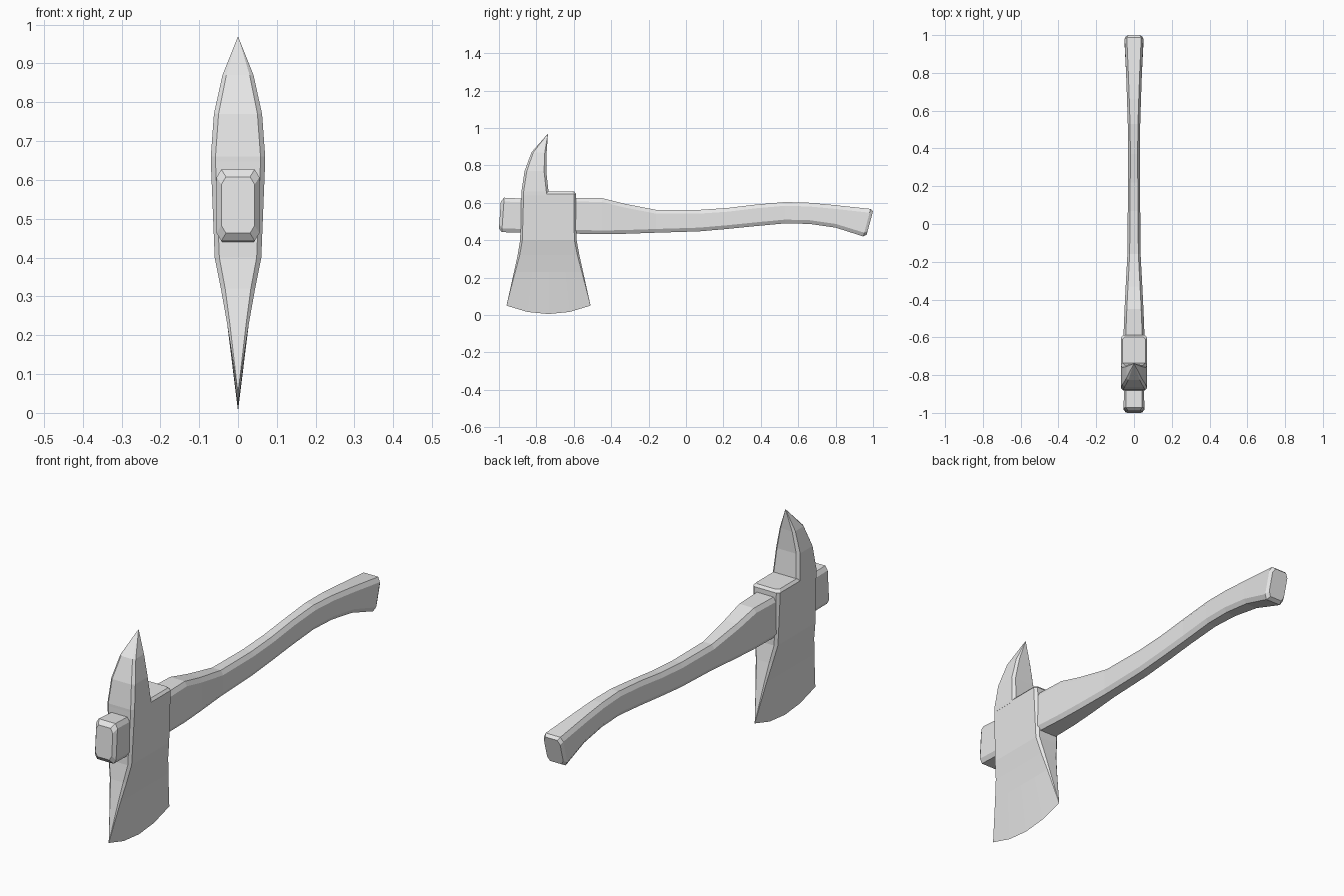
import bpy, bmesh
from mathutils import Vector

cube = bpy.data.objects.get("Cube")
if cube:
    bpy.data.objects.remove(cube, do_unlink=True)

# Single plain grey
grey = bpy.data.materials.new("light_grey")
grey.use_nodes = True
COLOUR = (0.8, 0.8, 0.8, 1)
grey.diffuse_color = COLOUR
grey.node_tree.nodes["Principled BSDF"].inputs["Base Color"].default_value = COLOUR


def loft(name, rings):
    """Skin a list of equal-length closed rings and close both ends."""
    bm = bmesh.new()
    rows = [[bm.verts.new(p) for p in ring] for ring in rings]
    n = len(rows[0])
    for a, b in zip(rows, rows[1:]):
        for i in range(n):
            j = (i + 1) % n
            bm.faces.new((a[i], a[j], b[j], b[i]))
    for row in (rows[0], rows[-1]):
        if (max(v.co.x for v in row) > 0):
            bm.faces.new(row)
    bmesh.ops.remove_doubles(bm, verts=bm.verts, dist=0.0001)
    bmesh.ops.recalc_face_normals(bm, faces=bm.faces)
    mesh = bpy.data.meshes.new(name)
    bm.to_mesh(mesh)
    bm.free()
    mesh.materials.append(grey)
    obj = bpy.data.objects.new(name, mesh)
    bpy.context.collection.objects.link(obj)
    return obj


def head_ring(z, y0, y1, half, sag=0.0):
    """Horizontal chamfered section; sag bows the middle downwards."""
    c = min(0.012, half * 0.25)
    side = [y0 + c + (y1 - y0 - 2 * c) * k / 4 for k in range(5)]
    mid, reach = (y0 + y1) / 2, max((y1 - y0) / 2, 0.001)

    def drop(y):
        return z - sag * (1 - ((y - mid) / reach) ** 2)

    right = [(half - c, y0)] + [(half, y) for y in side] + [(half - c, y1)]
    loop = right + [(-x, y) for x, y in reversed(right)]
    return [Vector((x, y, drop(y))) for x, y in loop]


def grip_ring(y_low, y_high, z0, z1, half, cx=0.012, cz=0.02):
    """Upright chamfered section, tilted from y_low to y_high."""
    right = [(half - cx, z0), (half, z0 + cz), (half, z1 - cz), (half - cx, z1)]
    loop = right + [(-x, z) for x, z in reversed(right)]
    return [Vector((x, y_low + (y_high - y_low) * (z - z0) / (z1 - z0), z))
            for x, z in loop]


# Axe blade and eye block, from cutting edge to top
loft("axe_head", [
    head_ring(0.05, -0.96, -0.51, 0, 0.045),
    head_ring(0.23, -0.92, -0.55, 0.028),
    head_ring(0.32, -0.90, -0.57, 0.044),
    head_ring(0.40, -0.887, -0.585, 0.06),
    head_ring(0.648, -0.88, -0.588, 0.07),
    head_ring(0.66, -0.87, -0.598, 0.06),
])

# Curved pick rising from the block
loft("spike", [
    head_ring(0.64, -0.88, -0.735, 0.07),
    head_ring(0.66, -0.88, -0.735, 0.07),
    head_ring(0.77, -0.863, -0.747, 0.062),
    head_ring(0.87, -0.826, -0.745, 0.04),
    head_ring(0.97, -0.738, -0.738, 0),
])

# Handle, from the stub in front of the head to the flared end
shaft = [
    (-0.60, 0.435, 0.626, 0.056), (-0.45, 0.432, 0.625, 0.05),
    (-0.33, 0.434, 0.595, 0.044), (-0.16, 0.44, 0.562, 0.035),
    (0.07, 0.447, 0.562, 0.033), (0.22, 0.46, 0.572, 0.032),
    (0.37, 0.475, 0.59, 0.031), (0.53, 0.49, 0.604, 0.033),
    (0.66, 0.487, 0.60, 0.037), (0.80, 0.467, 0.587, 0.042),
]
loft("handle", [
    grip_ring(-1.0, -0.99, 0.463, 0.608, 0.043),
    grip_ring(-0.985, -0.972, 0.443, 0.627, 0.055),
    grip_ring(-0.87, -0.87, 0.44, 0.622, 0.053),
] + [grip_ring(y, y, z0, z1, half) for y, z0, z1, half in shaft] + [
    grip_ring(0.948, 0.987, 0.42, 0.567, 0.05),
    grip_ring(0.966, 1.0, 0.43, 0.555, 0.042),
])
